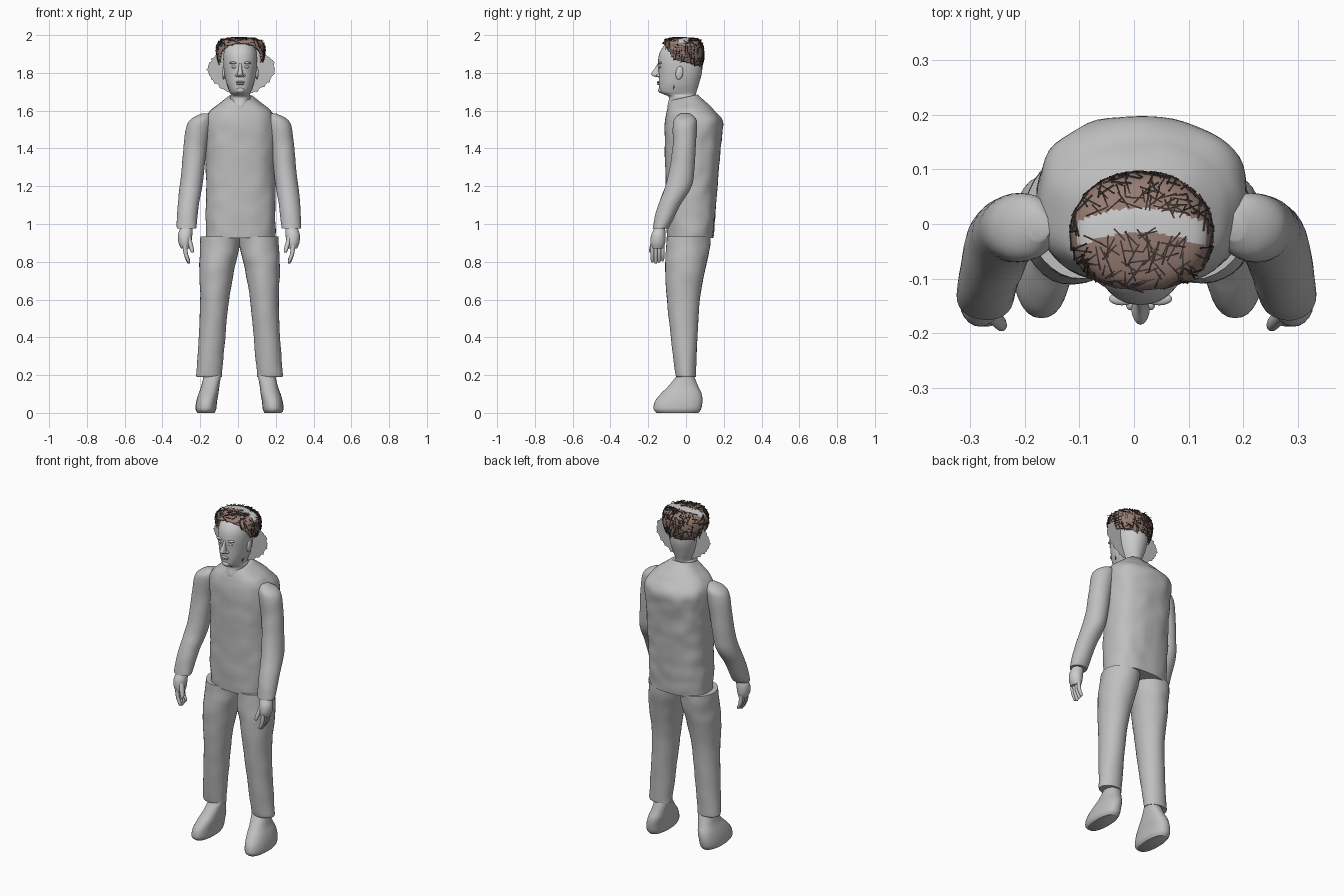
import bpy, bmesh, math, random
from mathutils import Vector, Matrix, noise

random.seed(4)
if "Cube" in bpy.data.objects:
    bpy.data.objects.remove(bpy.data.objects["Cube"])


def material(name, r, g, b):
    m = bpy.data.materials.new(name)
    m.use_nodes = True
    m.diffuse_color = (r, g, b, 1)
    m.node_tree.nodes["Principled BSDF"].inputs["Base Color"].default_value = (r, g, b, 1)
    return m


CLOTH = material("cloth grey", .52, .52, .52)
SKIN = material("skin grey", .6, .6, .6)
BROWN = material("hair brown", .3, .2, .17)
DARK = material("strand dark brown", .05, .035, .03)
MID = .008          # the body's mirror plane
FACE = .012         # the head's mirror plane


def finish(name, bm, mats, smooth=True):
    bmesh.ops.recalc_face_normals(bm, faces=bm.faces)
    mesh = bpy.data.meshes.new(name)
    bm.to_mesh(mesh)
    bm.free()
    for m in mats:
        mesh.materials.append(m)
    obj = bpy.data.objects.new(name, mesh)
    bpy.context.collection.objects.link(obj)
    if smooth:
        bpy.ops.object.select_all(action="DESELECT")
        obj.select_set(True)
        bpy.context.view_layer.objects.active = obj
        bpy.ops.object.shade_smooth_by_angle(angle=math.radians(50))
    return obj


def spline(rings, steps):
    """Smoothly fill in between the given cross-sections."""
    pts = [rings[0]] + list(rings) + [rings[-1]]
    out = []
    for a, b, c, d in zip(pts, pts[1:], pts[2:], pts[3:]):
        for k in range(steps):
            t = k / steps
            out.append([q + t / 2 * (r - p + t * (2*p - 5*q + 4*r - s + t * (3*(q - r) + s - p)))
                        for p, q, r, s in zip(a, b, c, d)])
    return out + [list(rings[-1])]


def loft(rings, centre=0, side=1, sides=32, steps=5, power=2, lumps=0, tilt=0, bm=None):
    """Rings are (z, x, front y, back y, half width)."""
    bm = bm or bmesh.new()
    rows = []
    for z, x, front, back, rx in spline(rings, steps):
        row = []
        for i in range(sides):
            a = math.tau * i / sides
            c, s = math.cos(a), math.sin(a)
            c = math.copysign(abs(c) ** (2 / power), c)
            s = math.copysign(abs(s) ** (2 / power), s)
            p = Vector((centre + side * (x + rx * c), (front + back) / 2 + s * (back - front) / 2, z))
            p.z += tilt * s * max(0, (z - 1.6) / .08)
            bump = 1 + lumps * noise.noise(p * 14)
            p.x = centre + side * x + (p.x - centre - side * x) * bump
            p.y *= bump
            row.append(bm.verts.new(p))
        rows.append(row)
    for low, high in zip(rows, rows[1:]):
        for i in range(sides):
            j = (i + 1) % sides
            bm.faces.new((low[i], low[j], high[j], high[i]))
    bm.faces.new(rows[0])
    bm.faces.new(rows[-1])
    return bm


def ball(bm, place, size, turn=0):
    m = Matrix.Translation(place) @ Matrix.Rotation(turn, 4, "X") @ Matrix.Diagonal((*size, 1))
    bmesh.ops.create_uvsphere(bm, u_segments=16, v_segments=10, radius=1, matrix=m)


# Loose top
TORSO = [(.925, 0, -.1, .145, .182), (1.05, 0, -.105, .155, .185), (1.25, 0, -.108, .17, .185),
         (1.42, 0, -.112, .185, .188), (1.54, 0, -.11, .193, .19), (1.6, 0, -.1, .15, .16),
         (1.64, 0, -.09, .1, .11), (1.67, 0, -.08, .062, .068)]
finish("top", loft(TORSO, centre=.014, sides=56, steps=8, power=2.5, lumps=.035, tilt=.018), [CLOTH])

LEG = [(.19, .16, -.05, .05, .066), (.22, .16, -.058, .053, .068), (.4, .145, -.08, .06, .07),
       (.6, .132, -.1, .073, .076), (.75, .122, -.108, .1, .092), (.85, .108, -.107, .122, .102),
       (.935, .101, -.1, .13, .105)]
FOOT = [(0, .178, -.155, .065, .045), (.02, .178, -.172, .08, .055), (.06, .174, -.165, .087, .055),
        (.1, .165, -.135, .083, .053), (.14, .155, -.095, .065, .048), (.2, .143, -.045, .04, .046)]
ARM = [(.975, .277, -.178, -.095, .05), (1.0, .276, -.173, -.08, .053), (1.1, .268, -.148, -.03, .056),
       (1.2, .254, -.11, .03, .06), (1.3, .242, -.085, .045, .06), (1.42, .23, -.07, .052, .062),
       (1.52, .213, -.07, .057, .064), (1.56, .198, -.06, .05, .05), (1.585, .178, -.03, .02, .02)]
PALM = [(.87, .283, -.18, -.12, .024), (.9, .286, -.188, -.11, .034), (.94, .285, -.185, -.108, .038),
        (.97, .28, -.172, -.11, .034), (.99, .278, -.165, -.11, .03)]

for side, label in ((1, "left"), (-1, "right")):
    finish(label + "_trouser_leg", loft(LEG, MID, side, lumps=.04), [CLOTH])
    finish(label + "_shoe", loft(FOOT, MID, side, power=2.3), [CLOTH])
    finish(label + "_sleeve", loft(ARM, MID - .003, side, lumps=.03), [CLOTH])
    # Palm, curled fingers and thumb
    hand = loft(PALM, MID - .003, side, sides=20, steps=3)
    for i in range(4):
        y = -.178 + i * .018
        tip = .79 + .006 * abs(i - 1)
        finger = [(tip, .266, y - .004, y + .004, .004), (tip + .01, .268, y - .009, y + .009, .009),
                  (.84, .281, y - .01, y + .01, .011), (.89, .287, y - .01, y + .01, .012)]
        loft(finger, MID - .003, side, sides=10, steps=3, bm=hand)
    thumb = [(.85, .247, -.194, -.176, .007), (.865, .249, -.196, -.17, .011), (.93, .268, -.18, -.145, .014)]
    loft(thumb, MID - .003, side, sides=10, steps=3, bm=hand)
    finish(label + "_hand", hand, [SKIN])

# Neck and head
HEAD = [(1.56, 0, -.085, .04, .05), (1.62, 0, -.098, .045, .05), (1.67, 0, -.09, .05, .054),
        (1.685, 0, -.115, .053, .05), (1.7, 0, -.137, .056, .056), (1.74, 0, -.143, .068, .072),
        (1.8, 0, -.145, .084, .085), (1.86, 0, -.148, .087, .09), (1.91, 0, -.138, .082, .087),
        (1.95, 0, -.11, .066, .07), (1.975, 0, -.07, .04, .04), (1.98, 0, -.03, .0, .01)]
finish("head", loft(HEAD, FACE, sides=40, power=2.15), [SKIN])

# Face: nose, lips, brow, eyes and ears
face = bmesh.new()
NOSE = [(1.778, 0, -.155, -.13, .01), (1.785, 0, -.178, -.13, .017), (1.798, 0, -.184, -.13, .014),
        (1.825, 0, -.165, -.13, .009), (1.85, 0, -.15, -.13, .008)]
loft(NOSE, FACE, sides=16, bm=face)
for z, width in ((1.751, .024), (1.741, .02)):
    ball(face, (FACE, -.142, z), (width, .013, .006))
ball(face, (FACE, -.13, 1.708), (.024, .018, .016))
for s in (1, -1):
    ball(face, (FACE + s * .032, -.137, 1.831), (.015, .009, .007))
    ball(face, (FACE + s * .034, -.137, 1.853), (.024, .012, .007))
    ball(face, (FACE + s * .019, -.146, 1.786), (.008, .012, .008))
    ball(face, (FACE + s * .088, -.035, 1.8), (.009, .02, .036), -.15)
finish("face_features", face, [SKIN])

# Ragged flat sheet of long hair behind the face
sheet = bmesh.new()
edge = []
for i in range(110):
    a = math.tau * i / 110
    r = 1 + random.uniform(-.045, .03)
    narrow = 1 if math.sin(a) > 0 else 1 + .22 * math.sin(a)
    edge.append(sheet.verts.new((.018 + .182 * r * narrow * math.cos(a), .002, 1.81 + .13 * r * math.sin(a))))
sheet.faces.new(edge)
finish("hair_sheet", sheet, [CLOTH], smooth=False)

# Hair cap with an arched hairline and a bare band over the crown
CAP = [(1.825, 0, -.115, .082, .105), (1.87, 0, -.128, .094, .122), (1.91, 0, -.132, .095, .13),
       (1.95, 0, -.125, .088, .125), (1.975, 0, -.105, .065, .102), (1.987, 0, -.06, .025, .05),
       (1.989, 0, -.025, -.015, .005)]
cap = loft(CAP, FACE + .002, sides=72, steps=8, power=2.1)
hairline = []
for f in cap.faces:
    c = f.calc_center_median()
    x = c.x - FACE
    low = 1.845 - .25 * (c.y - .04)
    if c.y < -.06:
        low = 1.87 + 1.45 * (-.06 - c.y)
    if c.z < low or len(f.verts) > 4 and c.z < 1.9:
        hairline.append(f)
    elif c.z > 1.962 and -.015 < c.y + 2 * x * x < .03:
        f.material_index = 1
bmesh.ops.delete(cap, geom=hairline, context="FACES")
bmesh.ops.recalc_face_normals(cap, faces=cap.faces)
roots = [(f.calc_center_median(), f.normal.copy(), f.calc_area()) for f in cap.faces if f.material_index == 0]
cap_obj = finish("hair_cap", cap, [BROWN, SKIN])
shell = cap_obj.modifiers.new("thickness", "SOLIDIFY")
shell.thickness = .012
shell.offset = -1


def stick(bm, place, along, length, thick):
    turn = along.to_track_quat("Z", "Y").to_matrix().to_4x4()
    bmesh.ops.create_cube(bm, size=1, matrix=Matrix.Translation(place) @ turn @
                          Matrix.Diagonal((thick, thick, length, 1)))


# Criss-cross strands laid on the cap
strands = bmesh.new()
for place, normal, area in random.choices(roots, weights=[r[2] for r in roots], k=300):
    around = normal.cross(Vector((random.uniform(-.5, .5), random.uniform(-.5, .5), 1))).normalized()
    along = around if random.random() < .45 else normal.cross(around)
    spot = place + normal * .0005
    spot.z = min(spot.z, 1.99)
    if spot.z > 1.97:
        along.z *= .2
    stick(strands, spot, along.normalized(), random.uniform(.025, .05), .0028)
# Sideburns
for s in (1, -1):
    for i in range(12):
        z = 1.72 + .011 * i
        spot = Vector((FACE + s * (.064 + .016 * (z - 1.72) / .12), -.066 + random.uniform(-.006, .006), z))
        stick(strands, spot, Vector((0, random.uniform(-.6, .6), 1)), .016, .004)
finish("hair_strands", strands, [DARK], smooth=False)
